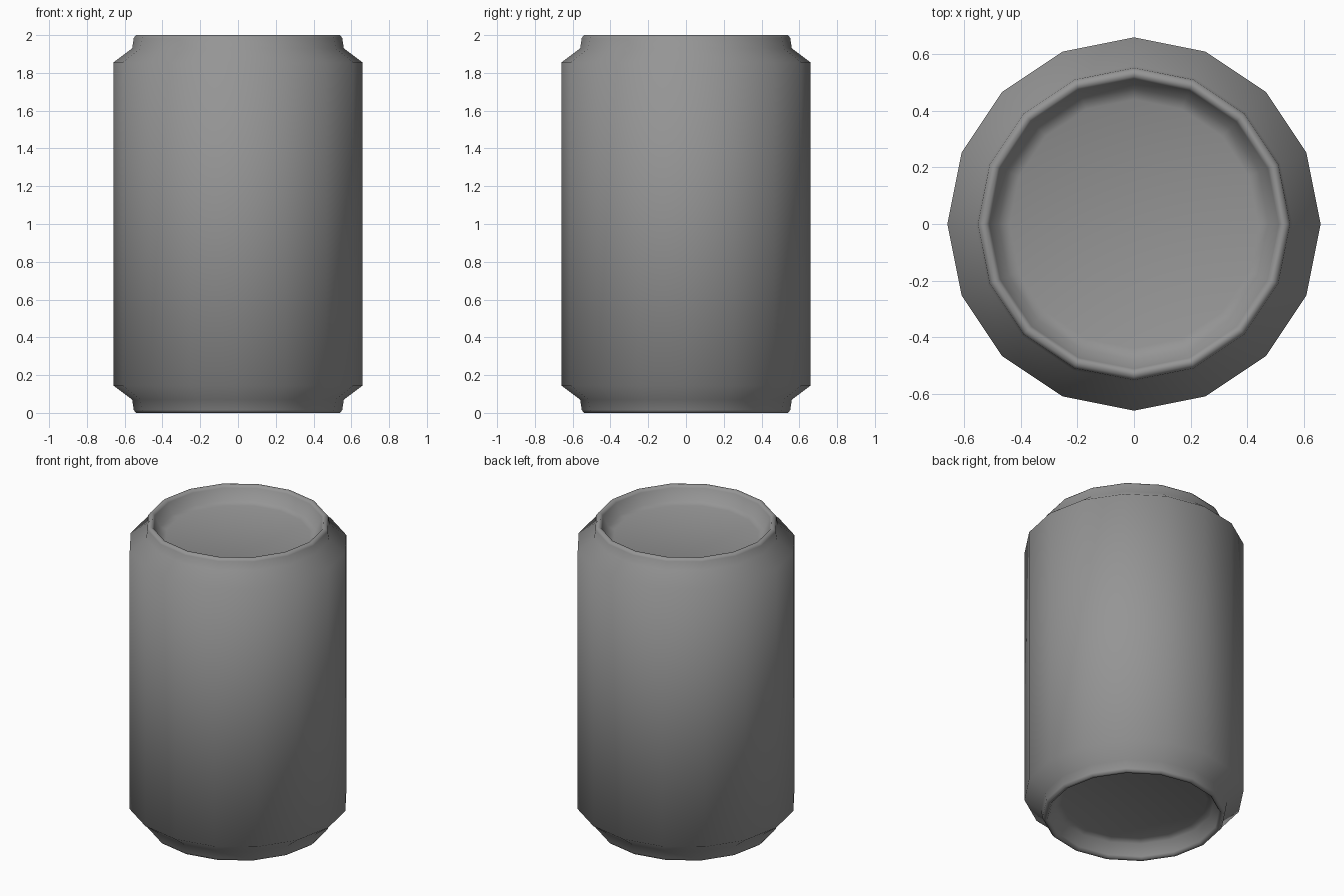
import bpy
import bmesh
import math

cube = bpy.data.objects.get("Cube")
if cube:
    bpy.data.objects.remove(cube, do_unlink=True)

SIDES = 16
HEIGHT = 2.0

metal = bpy.data.materials.new("grey metal")
metal.use_nodes = True
colour = (0.3, 0.3, 0.3, 1.0)
metal.diffuse_color = colour
metal.node_tree.nodes["Principled BSDF"].inputs["Base Color"].default_value = colour

# Upper half of the can: recessed lid, rolled rim, neck, shoulder (radius, height)
upper = [(0.44, 1.90), (0.48, 1.915), (0.512, 1.985), (0.522, 2.0),
         (0.54, 2.0), (0.552, 1.985), (0.56, 1.93), (0.66, 1.855)]
# The base mirrors the top
profile = upper + [(r, HEIGHT - z) for r, z in reversed(upper)]


def lathe(name, points, material):
    bm = bmesh.new()
    rings = []
    for r, z in points:
        angles = [math.tau * i / SIDES for i in range(SIDES)]
        rings.append([bm.verts.new((r * math.cos(a), r * math.sin(a), z)) for a in angles])
    for a, b in zip(rings, rings[1:]):
        for i in range(SIDES):
            j = (i + 1) % SIDES
            bm.faces.new((a[i], b[i], b[j], a[j]))
    # Flat lid and base panels
    bm.faces.new(rings[0])
    bm.faces.new(list(reversed(rings[-1])))
    bmesh.ops.recalc_face_normals(bm, faces=bm.faces)
    for face in bm.faces:
        face.smooth = True
    mesh = bpy.data.meshes.new(name)
    bm.to_mesh(mesh)
    bm.free()
    mesh.materials.append(material)
    obj = bpy.data.objects.new(name, mesh)
    bpy.context.collection.objects.link(obj)
    return obj


lathe("can_body", profile, metal)
